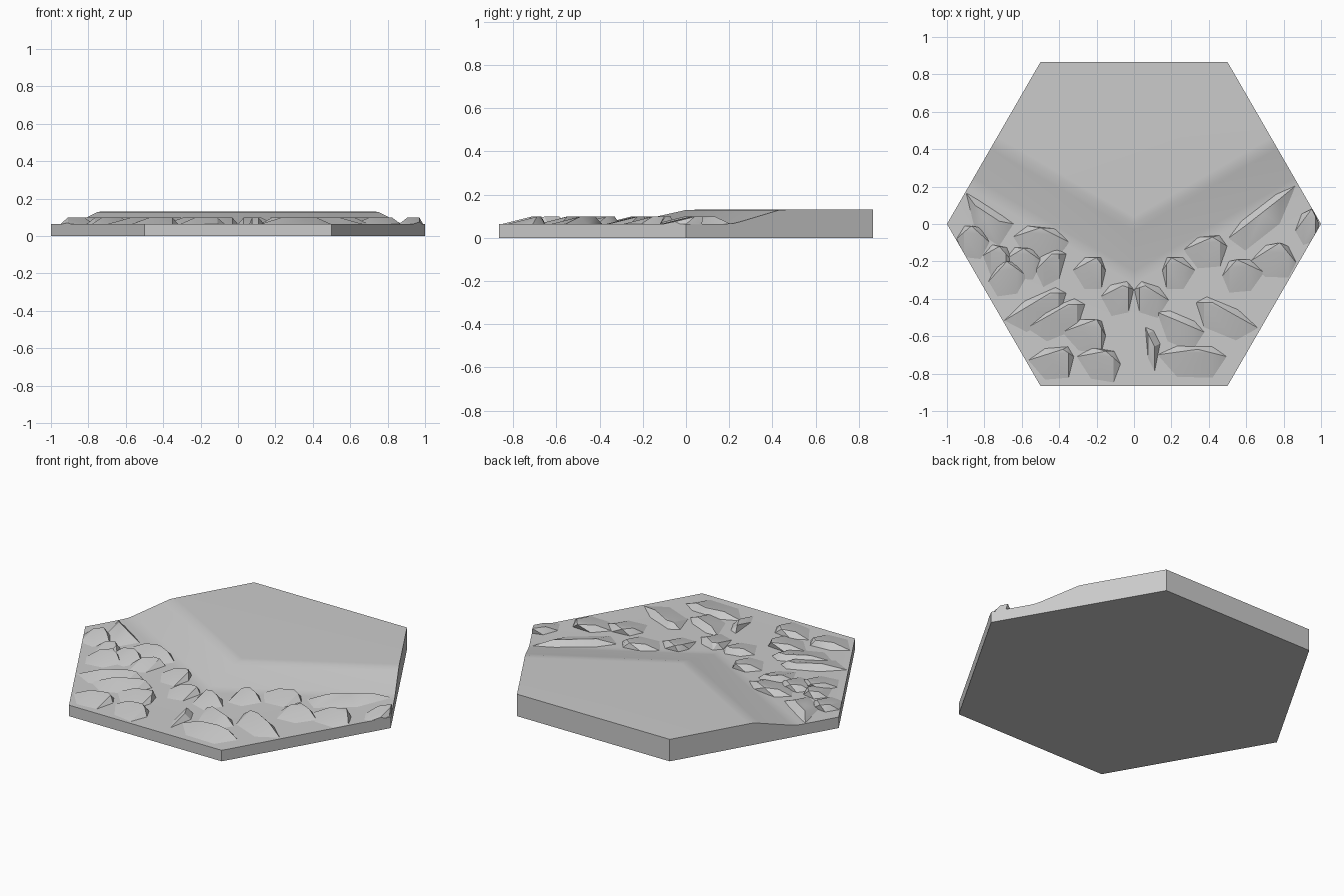
import bpy, bmesh, math
from mathutils import Vector

cube = bpy.data.objects.get("Cube")
if cube:
    bpy.data.objects.remove(cube, do_unlink=True)

stone = bpy.data.materials.new("stone_grey")
stone.use_nodes = True
colour = (0.6, 0.6, 0.6, 1)
stone.diffuse_color = colour
stone.node_tree.nodes["Principled BSDF"].inputs["Base Color"].default_value = colour

LOW, CREST, HIGH = 0.065, 0.098, 0.13
ROOT3 = math.sqrt(3)
HALF = ROOT3 / 2


def finish(bm, name, angle):
    bmesh.ops.recalc_face_normals(bm, faces=bm.faces)
    mesh = bpy.data.meshes.new(name)
    bm.to_mesh(mesh)
    bm.free()
    mesh.materials.append(stone)
    obj = bpy.data.objects.new(name, mesh)
    bpy.context.collection.objects.link(obj)
    bpy.ops.object.select_all(action='DESELECT')
    obj.select_set(True)
    bpy.context.view_layer.objects.active = obj
    bpy.ops.object.shade_smooth_by_angle(angle=math.radians(angle))
    return obj


# Hexagonal tile: raised back plateau falling along a chevron to low ground
bm = bmesh.new()


def chevron(v, z):
    y = 0.75 * v + 0.75 / ROOT3
    x = 1 - y / ROOT3
    return [bm.verts.new(p) for p in ((-x, y, z), (0, v, z), (x, y, z))]


levels = ((0.04, HIGH), (0, 0.129), (-0.04, 0.12), (-0.25, 0.073), (-0.284, 0.067), (-0.32, LOW))
rows = [chevron(v, z) for v, z in levels]
back = [bm.verts.new((s * 0.5, HALF, HIGH)) for s in (-1, 1)]
side = [bm.verts.new((s, 0, LOW)) for s in (-1, 1)]
front = [bm.verts.new((s * 0.5, -HALF, LOW)) for s in (-1, 1)]
bm.faces.new((back[0], rows[0][0], rows[0][1], rows[0][2], back[1]))
for upper, lower in zip(rows, rows[1:]):
    for i in (0, 1):
        bm.faces.new((upper[i], lower[i], lower[i + 1], upper[i + 1]))
last = rows[-1]
bm.faces.new((last[0], side[0], front[0], last[1]))
bm.faces.new((last[1], front[0], front[1]))
bm.faces.new((last[1], front[1], side[1], last[2]))

# Tile walls and underside
rim = [e for e in bm.edges if e.is_boundary]
skirt = bmesh.ops.extrude_edge_only(bm, edges=rim)["geom"]
for v in skirt:
    if isinstance(v, bmesh.types.BMVert):
        v.co.z = 0
bmesh.ops.holes_fill(bm, edges=[e for e in bm.edges if e.is_boundary], sides=0)
finish(bm, "hex_tile", 25)

# Rock ridges: left end, peak and right end of each crest
left_ridges = (
    (-.9, .17, -.8, .03, -.64, 0), (-.95, -.08, -.87, -.01, -.77, -.1),
    (-.65, -.07, -.5, -.02, -.34, -.1), (-.81, -.17, -.72, -.12, -.65, -.2),
    (-.69, -.19, -.59, -.13, -.49, -.2), (-.78, -.31, -.68, -.2, -.57, -.28),
    (-.53, -.25, -.44, -.16, -.36, -.16), (-.33, -.25, -.2, -.18, -.15, -.25),
    (-.7, -.52, -.45, -.37, -.36, -.37), (-.58, -.56, -.35, -.43, -.26, -.43),
    (-.39, -.58, -.2, -.51, -.15, -.6), (-.57, -.73, -.38, -.67, -.32, -.71),
    (-.31, -.71, -.15, -.68, -.07, -.75), (-.18, -.39, -.06, -.33, 0, -.35),
)
right_ridges = (
    (0, -.35, .06, -.33, .19, -.41), (.15, -.25, .2, -.18, .33, -.25),
    (.26, -.14, .42, -.07, .5, -.12), (.5, -.08, .69, .06, .87, .21),
    (.47, -.28, .55, -.19, .7, -.26), (.62, -.2, .78, -.1, .87, -.21),
    (.33, -.42, .42, -.42, .67, -.56), (.12, -.47, .24, -.52, .38, -.58),
    (.06, -.55, .09, -.62, .13, -.69), (.12, -.7, .34, -.67, .5, -.71),
    (.86, -.04, .95, .08, .99, 0),
)


def ridge(name, data):
    """Wedge with a steep back face and a long ramp to the front."""
    a, peak, b = (Vector((data[i], data[i + 1], 0)) for i in (0, 2, 4))
    near_a, near_b = peak.lerp(a, 0.5), peak.lerp(b, 0.5)
    along = (b - a).normalized()
    behind = Vector((-along.y, along.x, 0)) * 0.035
    ramp = Vector((0, -0.14, 0))
    ground = Vector((0, 0, LOW - 0.002))
    top = Vector((0, 0, CREST))
    points = [a + ground, b + ground]
    points += [p + top for p in (near_a, peak, near_b)]
    points += [p + shift + ground for p in (near_a, near_b) for shift in (behind, ramp)]
    bm = bmesh.new()
    for p in points:
        bm.verts.new(p)
    hull = bmesh.ops.convex_hull(bm, input=bm.verts[:])
    loose = [v for v in bm.verts if not v.link_faces]
    bmesh.ops.delete(bm, geom=loose, context='VERTS')
    # Trim flush with the six tile walls
    for k in range(6):
        turn = math.radians(30 + 60 * k)
        out = Vector((math.cos(turn), math.sin(turn), 0))
        bmesh.ops.bisect_plane(bm, geom=bm.verts[:] + bm.edges[:] + bm.faces[:],
                               plane_co=out * (HALF - 0.0005), plane_no=out, clear_outer=True)
        bmesh.ops.holes_fill(bm, edges=[e for e in bm.edges if e.is_boundary], sides=0)
    finish(bm, name, 28)


for label, group in (("left", left_ridges), ("right", right_ridges)):
    for n, data in enumerate(group, 1):
        ridge(f"{label}_rock_ridge_{n}", data)
